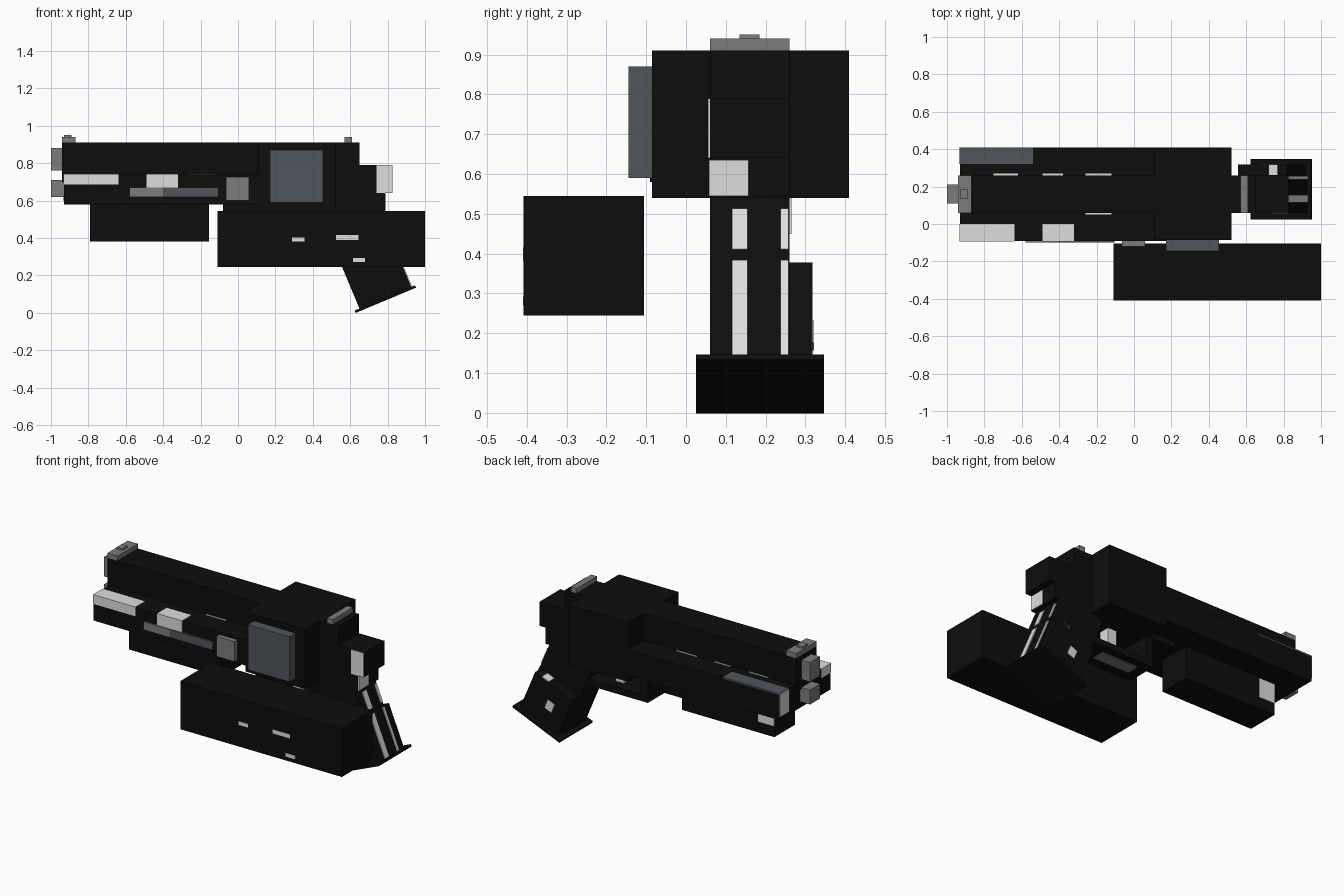
import bpy
from math import radians
from mathutils import Matrix, Vector

cube = bpy.data.objects.get("Cube")
if cube:
    bpy.data.objects.remove(cube, do_unlink=True)


def material(name, r, g, b):
    m = bpy.data.materials.new(name)
    m.use_nodes = True
    m.diffuse_color = (r, g, b, 1)
    m.node_tree.nodes["Principled BSDF"].inputs["Base Color"].default_value = (r, g, b, 1)
    return m


BLACK = material("black", .004, .004, .004)
GREY = material("mid grey", .2, .2, .2)
SLATE = material("slate", .08, .092, .11)
LIGHT = material("light grey", .73, .73, .73)


def box(name, mat, x, y, z, frame=None):
    """Box from (low, high) ranges, optionally placed in a tilted frame."""
    bpy.ops.mesh.primitive_cube_add(size=1)
    ob = bpy.context.object
    ob.name = name
    size = Matrix.Diagonal((x[1] - x[0], y[1] - y[0], z[1] - z[0], 1))
    mid = Vector((sum(x) / 2, sum(y) / 2, sum(z) / 2))
    ob.data.transform(Matrix.Translation(mid) @ size)
    if frame:
        ob.data.transform(frame)
    ob.data.materials.append(mat)
    return ob


CORE = (.06, .26)     # narrow width of the slide and frame
WIDE = (-.09, .41)    # full body width

# Slide and body
box("slide", BLACK, (-.94, .65), CORE, (.7, .91))
box("lower_body", BLACK, (-.93, .2), WIDE, (.58, .74))
box("receiver", BLACK, (.11, .52), (-.085, .41), (.54, .91))
box("frame", BLACK, (-.08, .785), CORE, (.54, .79))
box("under_rail", BLACK, (-.79, -.155), CORE, (.38, .6))
box("hammer", BLACK, (.74, .825), CORE, (.64, .79))
box("hammer_side", LIGHT, (.74, .825), (.055, .06), (.64, .79))
box("rear_plate", LIGHT, (.785, .79), (.058, .157), (.545, .635))

# Muzzle and sights
for name, z in (("upper_barrel", (.76, .88)), ("lower_barrel", (.62, .71))):
    box(name, GREY, (-1, -.92), (.11, .21), z)
box("front_sight", GREY, (-.94, -.87), CORE, (.91, .94))
box("front_sight_bead", GREY, (-.93, -.89), (.135, .185), (.94, .95))
box("rear_sight", GREY, (.57, .61), CORE, (.91, .94))

# Right-hand body details
for name, x, z in (("front_block", (-.932, -.64), (.685, .743)),
                   ("middle_block", (-.49, -.32), (.67, .743))):
    box(name, LIGHT, x, (-.094, 0), z)
box("rail_front", GREY, (-.58, -.4), (-.1, -.09), (.62, .67))
box("rail_back", SLATE, (-.4, -.105), (-.1, -.09), (.62, .67))
box("button", GREY, (-.065, .06), (-.12, -.085), (.6, .725))
box("side_panel", SLATE, (.17, .455), (-.145, -.08), (.59, .87))

# Left-hand body details
box("top_strip", SLATE, (-.93, -.54), (.32, .41), (.735, .743))
box("end_plate", LIGHT, (-.935, -.93), (.32, .41), (.6, .74))
box("rail_patch", LIGHT, (-.79, -.68), (.26, .265), (.45, .57))
for x in ((-.75, -.62), (-.49, -.38), (-.26, -.12)):
    box("slide_seam", LIGHT, x, (.26, .27), (.738, .743))
box("slide_seam_right", LIGHT, (-.26, -.12), (.05, .06), (.738, .743))

# Trigger and guard
box("guard_front", BLACK, (.08, .13), CORE, (.36, .55))
box("guard_bottom", BLACK, (.08, .52), CORE, (.36, .4))
box("guard_underside", GREY, (.15, .4), (.13, .21), (.355, .36))
box("trigger", LIGHT, (.29, .35), (.125, .195), (.39, .55))

# Tilted grip, built upright around its own base
grip = Matrix.Translation((.79, 0, .075)) @ Matrix.Rotation(radians(-22.7), 4, "Y")
box("grip", BLACK, (-.15, .15), CORE, (0, .54), grip)
box("grip_panel", BLACK, (-.14, .14), (.26, .318), (0, .27), grip)
box("grip_panel_top", LIGHT, (.04, .09), (.262, .318), (.27, .274), grip)
box("grip_panel_patch", LIGHT, (-.05, 0), (.318, .322), (.11, .17), grip)
box("grip_foot", BLACK, (-.178, .172), (.025, .347), (-.008, .006), grip)
for y in ((.115, .155), (.237, .257)):
    box("grip_stripe_lower", LIGHT, (.15, .155), y, (.006, .27), grip)
    box("grip_stripe_upper", LIGHT, (.15, .155), y, (.3, .41), grip)

# Separate magazine with small marks on its face
box("magazine", BLACK, (-.11, 1), (-.408, -.105), (.245, .545))
for x, z in (((.29, .355), (.38, .403)), ((.525, .645), (.39, .415)),
             ((.615, .68), (.27, .292))):
    box("magazine_mark", LIGHT, x, (-.41, -.408), z)
